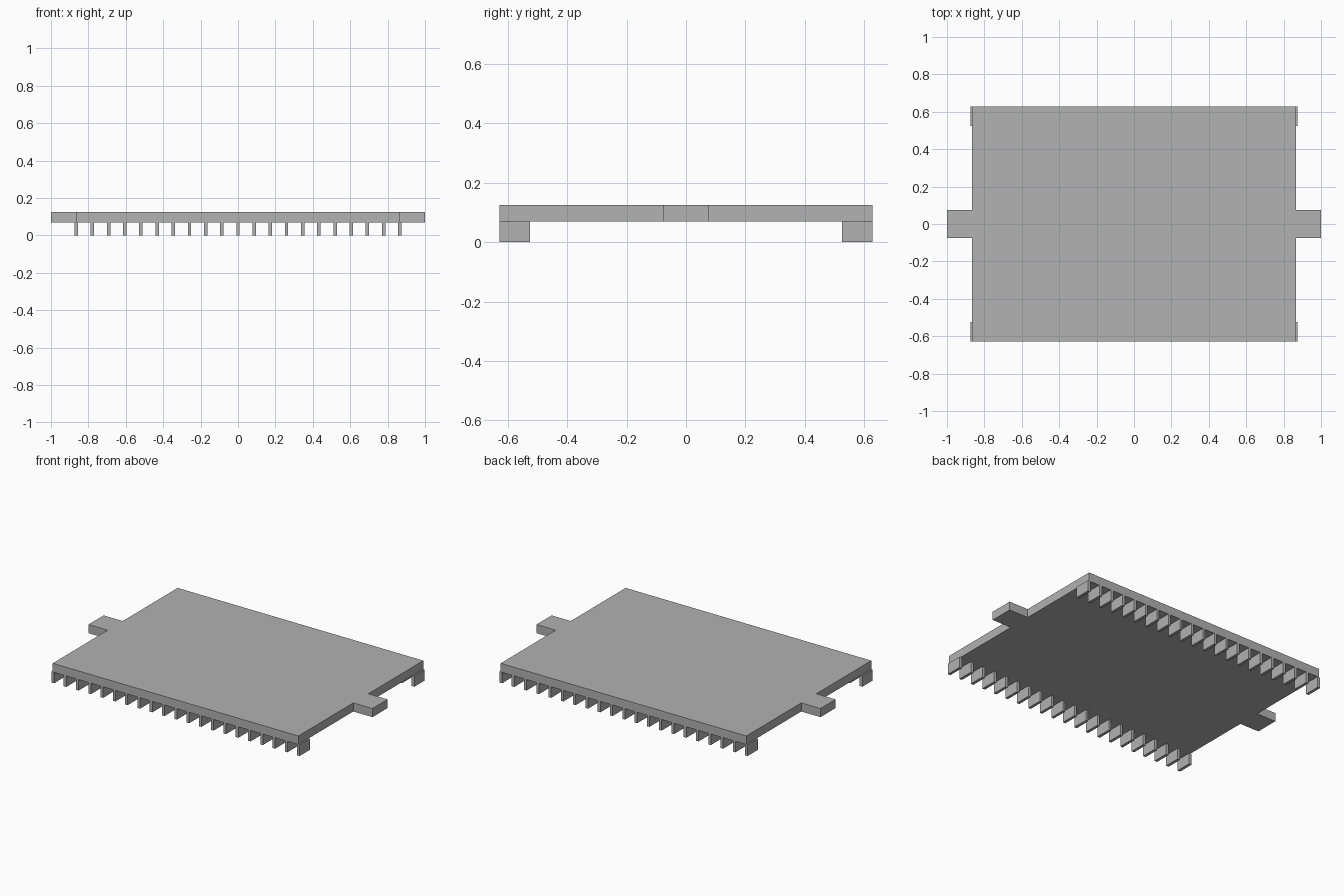
import bpy
import bmesh

cube = bpy.data.objects.get("Cube")
if cube:
    bpy.data.objects.remove(cube, do_unlink=True)

# Overall dimensions
TOP, UNDERSIDE = 0.125, 0.07
HALF_X, HALF_Y = 0.865, 0.628
TAB_END, TAB_HALF = 1.0, 0.076
LEG_COUNT, LEG_WIDTH, LEG_DEPTH = 21, 0.018, 0.103

grey = bpy.data.materials.new("plain grey")
grey.use_nodes = True
colour = (0.445, 0.445, 0.445, 1)
grey.diffuse_color = colour
grey.node_tree.nodes["Principled BSDF"].inputs["Base Color"].default_value = colour


def extrude_profile(name, outline, bottom, top):
    """Make a solid from an outline in plan."""
    bm = bmesh.new()
    face = bm.faces.new([bm.verts.new((x, y, bottom)) for x, y in outline])
    result = bmesh.ops.extrude_face_region(bm, geom=[face])
    raised = [v for v in result["geom"] if isinstance(v, bmesh.types.BMVert)]
    bmesh.ops.translate(bm, verts=raised, vec=(0, 0, top - bottom))
    bmesh.ops.recalc_face_normals(bm, faces=bm.faces)
    mesh = bpy.data.meshes.new(name)
    bm.to_mesh(mesh)
    bm.free()
    mesh.materials.append(grey)
    obj = bpy.data.objects.new(name, mesh)
    bpy.context.collection.objects.link(obj)
    return obj


# Flat plate with a tab on each side
right_half = [(HALF_X, -HALF_Y), (HALF_X, -TAB_HALF), (TAB_END, -TAB_HALF),
              (TAB_END, TAB_HALF), (HALF_X, TAB_HALF), (HALF_X, HALF_Y)]
extrude_profile("plate", right_half + [(-x, -y) for x, y in right_half],
                UNDERSIDE, TOP)

# Rows of thin legs along the front and back edges
spacing = 2 * HALF_X / (LEG_COUNT - 1)
for row, side in (("front", -1), ("back", 1)):
    outer, inner = side * HALF_Y, side * (HALF_Y - LEG_DEPTH)
    for i in range(LEG_COUNT):
        left = -HALF_X + i * spacing - LEG_WIDTH / 2
        right = left + LEG_WIDTH
        extrude_profile(f"{row}_leg_{i + 1}",
                        [(left, inner), (right, inner), (right, outer), (left, outer)],
                        0, UNDERSIDE)
